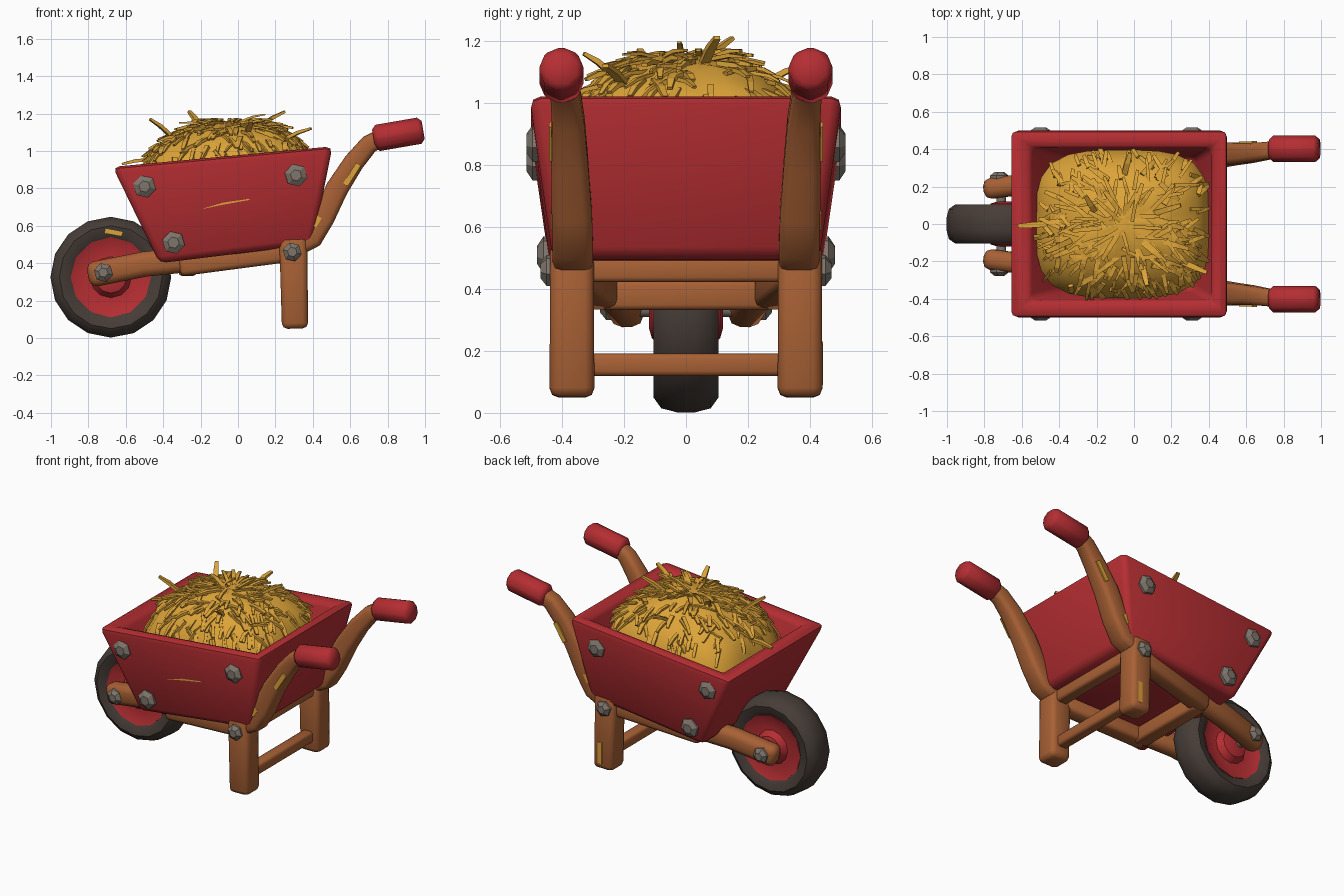
import bpy, bmesh, math, random
from mathutils import Vector, Matrix

random.seed(4)
cube = bpy.data.objects.get("Cube")
if cube:
    bpy.data.objects.remove(cube, do_unlink=True)


def material(name, rgb):
    m = bpy.data.materials.new(name)
    m.use_nodes = True
    m.diffuse_color = (*rgb, 1)
    bsdf = m.node_tree.nodes["Principled BSDF"]
    bsdf.inputs["Base Color"].default_value = (*rgb, 1)
    bsdf.inputs["Roughness"].default_value = 0.8
    return m


RED = material("red paint", (0.46, 0.027, 0.032))
WOOD = material("wood", (0.39, 0.118, 0.035))
STRAW = material("straw", (0.72, 0.37, 0.04))
RUBBER = material("dark rubber", (0.062, 0.046, 0.038))
METAL = material("grey metal", (0.21, 0.18, 0.15))


def finish(name, bm, mat, bevel=0, segments=2, smooth=50):
    bmesh.ops.recalc_face_normals(bm, faces=bm.faces)
    if bevel:
        sharp = [e for e in bm.edges if e.calc_face_angle(0) > math.radians(40)]
        bmesh.ops.bevel(bm, geom=sharp, offset=bevel, segments=segments,
                        profile=0.5, affect='EDGES', clamp_overlap=True)
    mesh = bpy.data.meshes.new(name)
    bm.to_mesh(mesh)
    bm.free()
    mesh.materials.append(mat)
    ob = bpy.data.objects.new(name, mesh)
    bpy.context.collection.objects.link(ob)
    bpy.ops.object.select_all(action='DESELECT')
    ob.select_set(True)
    bpy.context.view_layer.objects.active = ob
    if smooth:
        bpy.ops.object.shade_smooth_by_angle(angle=math.radians(smooth))
    return ob


def skin(bm, loops, caps=True):
    """Join equal vertex loops with quads, capping both ends."""
    rings = [[bm.verts.new(p) for p in loop] for loop in loops]
    n = len(rings[0])
    for a, b in zip(rings, rings[1:]):
        for i in range(n):
            j = (i + 1) % n
            bm.faces.new((a[i], a[j], b[j], b[i]))
    if caps:
        bm.faces.new(rings[0])
        bm.faces.new(rings[-1])


def sweep(bm, path, sizes, sides=4, axis=(0, 1, 0)):
    """Sweep a section along a path; sizes are (width, height) per point."""
    path = [Vector(p) for p in path]
    loops = []
    for i, p in enumerate(path):
        t = (path[min(i + 1, len(path) - 1)] - path[max(i - 1, 0)]).normalized()
        side = Vector(axis)
        side = (side - t * side.dot(t)).normalized()
        up = t.cross(side)
        w, h = sizes[min(i, len(sizes) - 1)]
        k = 0.5 / math.cos(math.pi / sides)
        angles = [(j + 0.5) * math.tau / sides for j in range(sides)]
        loops.append([p + side * w * k * math.cos(a) + up * h * k * math.sin(a)
                      for a in angles])
    skin(bm, loops)


def beam(name, path, sizes, mat=WOOD, bevel=0.025, sides=4, axis=(0, 1, 0), segments=2):
    bm = bmesh.new()
    sweep(bm, path, sizes, sides, axis)
    return finish(name, bm, mat, bevel, segments)


# Tub: outer wall, rim, inner wall and floor
def rect(x0, z0, x1, z1, y):
    return [(x0, -y, z0), (x1, -y, z1), (x1, y, z1), (x0, y, z0)]


bm = bmesh.new()
skin(bm, [rect(-0.42, 0.40, 0.40, 0.50, 0.43),
          rect(-0.67, 0.915, 0.505, 1.025, 0.505),
          rect(-0.56, 0.925, 0.42, 1.015, 0.41),
          rect(-0.36, 0.48, 0.33, 0.57, 0.36)])
finish("tub", bm, RED, 0.036)

# Wheel: lathed tyre and dished hub
CENTRE = Vector((-0.68, 0, 0.325))


def lathe(name, profile, mat, sides, caps):
    bm = bmesh.new()
    loops = [[CENTRE + Vector((r * math.cos(a), y, r * math.sin(a)))
              for a in [i * math.tau / sides for i in range(sides)]]
             for r, y in profile]
    skin(bm, loops, caps)
    return finish(name, bm, mat, smooth=40)


half = [(0.19, 0.065), (0.225, 0.095), (0.275, 0.105), (0.31, 0.08)]
lathe("tyre", [(r, -y) for r, y in half] + [(0.323, -0.03), (0.323, 0.03)]
      + half[::-1], RUBBER, 16, False)
hub = [(0.05, 0.12), (0.085, 0.11), (0.11, 0.07), (0.17, 0.07), (0.215, 0.088)]
lathe("wheel_hub", [(r, -y) for r, y in hub] + hub[::-1], RED, 12, True)
beam("axle", [(-0.71, -0.2, 0.335), (-0.71, 0.2, 0.335)], [(0.05, 0.05)],
     METAL, 0, 8, (1, 0, 0))


def bolt(name, x, y, z, r=0.052):
    """Six-sided domed bolt head facing outward along y."""
    s = math.copysign(1, y)
    bm = bmesh.new()
    sweep(bm, [(x, y - s * 0.03, z), (x, y + s * 0.015, z), (x, y + s * 0.035, z)],
          [(2 * r, 2 * r), (2 * r, 2 * r), (r, r)], 6, (1, 0, 0.3))
    finish(name, bm, METAL, smooth=25)


# Paired wooden frame, handles, grips and bolts
for s, tag in ((1, "left"), (-1, "right")):
    beam("fork_" + tag, [(-0.80, s * 0.185, 0.335), (-0.50, s * 0.225, 0.395),
                         (-0.22, s * 0.27, 0.425)], [(0.11, 0.135)], bevel=0.04)
    beam("side_rail_" + tag, [(-0.31, s * 0.265, 0.385), (0.30, s * 0.36, 0.465)],
         [(0.11, 0.11)])
    beam("leg_" + tag, [(0.305, s * 0.368, 0.05), (0.295, s * 0.368, 0.55)],
         [(0.145, 0.14), (0.14, 0.15)], bevel=0.03)
    beam("handle_" + tag,
         [(0.28, s * 0.365, 0.47), (0.40, s * 0.365, 0.535), (0.455, s * 0.368, 0.64),
          (0.53, s * 0.375, 0.80), (0.62, s * 0.38, 0.94), (0.70, s * 0.39, 1.035),
          (0.78, s * 0.40, 1.08)],
         [(0.13, 0.10), (0.13, 0.11), (0.13, 0.12), (0.12, 0.12), (0.105, 0.11),
          (0.095, 0.1), (0.09, 0.09)], bevel=0.028)
    beam("grip_" + tag, [(0.725, s * 0.402, 1.066), (0.99, s * 0.402, 1.112)],
         [(0.142, 0.142)], RED, 0.022, 8, segments=1)
    for part, x, y, z in (("tub_front_bolt", -0.50, 0.480, 0.81),
                          ("tub_rear_bolt", 0.31, 0.480, 0.87),
                          ("tub_low_bolt", -0.345, 0.445, 0.51),
                          ("leg_bolt", 0.29, 0.435, 0.46),
                          ("fork_bolt", -0.72, 0.243, 0.35)):
        bolt(part + "_" + tag, x, s * y, z, 0.045 if "tub" not in part else 0.054)
    # Loose straw flecks stuck on the handles
    beam("handle_fleck_" + tag, [(0.575, s * 0.437, 0.82), (0.645, s * 0.438, 0.93)],
         [(0.009, 0.03)], STRAW, 0)
    beam("elbow_fleck_" + tag, [(0.40, s * 0.431, 0.60), (0.43, s * 0.431, 0.65)],
         [(0.009, 0.04)], STRAW, 0)

# Cross bars
for name, x, z, y, size in (("leg_bar_low", 0.30, 0.155, 0.34, 0.072),
                            ("leg_bar_high", 0.30, 0.462, 0.34, 0.08),
                            ("front_bar", -0.27, 0.38, 0.27, 0.095)):
    beam(name, [(x, -y, z), (x, y, z)], [(size, size)], bevel=0.016, axis=(1, 0, 0))

# Straw flecks on the tub, tyre and foot
beam("tub_fleck", [(-0.19, -0.463, 0.70), (-0.08, -0.466, 0.73), (0.06, -0.467, 0.748)],
     [(0.009, 0.02), (0.009, 0.034), (0.009, 0.02)], STRAW, 0)
beam("tyre_fleck", [(-0.71, -0.101, 0.572), (-0.62, -0.101, 0.555)],
     [(0.009, 0.025)], STRAW, 0)
beam("foot_fleck", [(0.32, 0.438, 0.09), (0.32, 0.438, 0.23)],
     [(0.009, 0.03)], STRAW, 0)


# Straw heap: rounded-square dome
def heap(r, a):
    c, s = math.cos(a), math.sin(a)
    q = r / (abs(c) ** 3.5 + abs(s) ** 3.5) ** (1 / 3.5)
    x = -0.06 + 0.465 * q * c
    z = 0.86 + 0.295 * max(0, 1 - r ** 2.2) ** 0.6 + 0.06 * (x + 0.06)
    return Vector((x, 0.395 * q * s, z))


bm = bmesh.new()
rings = []
for r in (0.08, 0.25, 0.42, 0.58, 0.73, 0.86, 0.95, 1.0):
    rings.append([heap(r, i * math.tau / 32) + Vector((0, 0, random.uniform(-0.014, 0.01)))
                  for i in range(32)])
skin(bm, rings)
finish("straw_heap", bm, STRAW, smooth=60)

# Straw stalks fanning outward from the heap
bm = bmesh.new()


def stalk(p, d, length, w):
    across = d.cross(Vector((0, 0, 1))).normalized()
    bend = p + d * length * 0.5 + Vector((0, 0, 0.008))
    sweep(bm, [p - d * 0.03, bend, p + d * length],
          [(w, w * 0.6), (w, w * 0.6), (w * 0.7, w * 0.4)], 4, across)


for i in range(230):
    r, a = math.sqrt(random.uniform(0.01, 0.9)), random.uniform(0, math.tau)
    p = heap(r, a)
    slope = (heap(min(r + 0.04, 1), a) - p).normalized()
    twist = Matrix.Rotation(random.gauss(0, 0.5), 3, 'Z')
    d = (twist @ slope + Vector((0, 0, random.uniform(0.05, 0.4)))).normalized()
    stalk(p, d, random.uniform(0.06, 0.13) * (1.25 - 0.5 * r), random.uniform(0.016, 0.028))

# A few long stalks that break the silhouette
for x, y, z, dx, dy, dz in ((-0.20, 0.05, 1.12, -0.06, 0.10, 0.09),
                            (0.12, 0.06, 1.13, 0.13, 0.04, 0.08),
                            (-0.36, -0.1, 1.08, -0.11, -0.05, 0.09),
                            (-0.47, 0.0, 0.95, -0.15, -0.01, -0.02),
                            (0.25, -0.2, 1.06, 0.14, -0.06, 0.06),
                            (0.05, -0.24, 1.09, 0.02, -0.09, 0.07),
                            (-0.05, 0.27, 1.07, 0.03, 0.11, 0.05)):
    v = Vector((dx, dy, dz))
    stalk(Vector((x, y, z)), v.normalized(), v.length, 0.03)
finish("straw_stalks", bm, STRAW, smooth=0)
